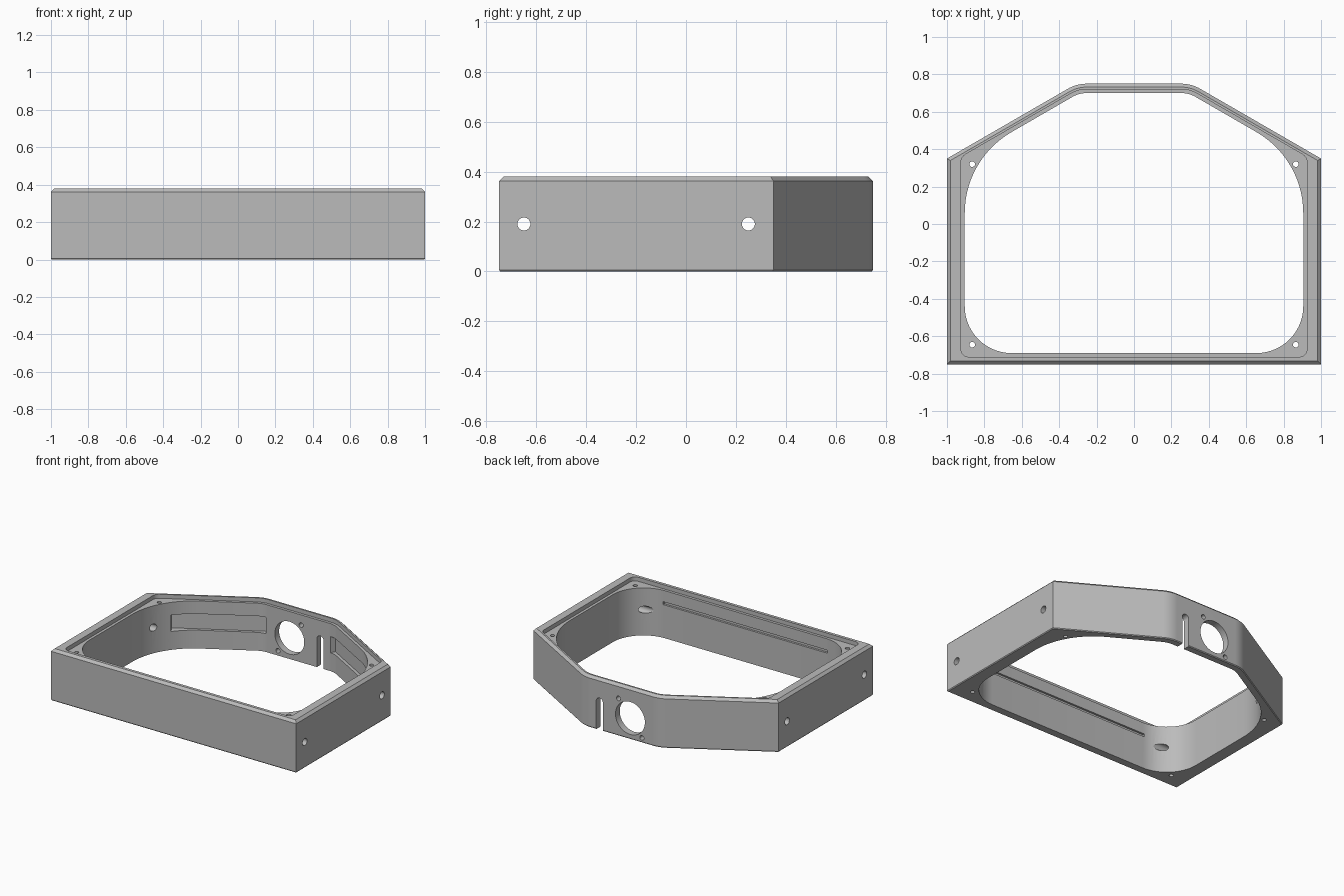
import bpy, bmesh, math
from mathutils import Vector, Matrix

cube = bpy.data.objects.get("Cube")
if cube:
    bpy.data.objects.remove(cube, do_unlink=True)

grey = bpy.data.materials.new("light_grey")
grey.use_nodes = True
colour = (0.5, 0.5, 0.5, 1)
grey.diffuse_color = colour
grey.node_tree.nodes["Principled BSDF"].inputs["Base Color"].default_value = colour

N = Vector((0.5, math.sqrt(0.75)))      # direction the angled walls face
HEIGHT = 0.38


def outline(front, side, slope, back, r_front=0, r_side=0, r_back=0, seg=14):
    """Six-sided outline from wall distances, with rounded corners."""
    normals = [Vector((0, -1)), Vector((1, 0)), N, Vector((0, 1)),
               Vector((-N.x, N.y)), Vector((-1, 0))]
    dist = [front, side, slope, back, slope, side]
    radii = [r_front, r_side, r_back, r_back, r_side, r_front]
    pts = []
    for i, r in enumerate(radii):
        j = (i + 1) % 6
        a, b = normals[i], normals[j]
        m = Matrix((a, b)).inverted()
        centre = m @ Vector((dist[i] - r, dist[j] - r))
        if r == 0:
            pts.append(centre)
            continue
        start, turn = math.atan2(a.y, a.x), a.angle(b)
        for k in range(seg + 1):
            t = start + turn * k / seg
            pts.append(centre + r * Vector((math.cos(t), math.sin(t))))
    return pts


def make(name, bm):
    bmesh.ops.recalc_face_normals(bm, faces=bm.faces[:])
    mesh = bpy.data.meshes.new(name)
    bm.to_mesh(mesh)
    bm.free()
    mesh.materials.append(grey)
    obj = bpy.data.objects.new(name, mesh)
    bpy.context.collection.objects.link(obj)
    return obj


def loft(name, rings):
    """Closed solid through (outline, z) rings."""
    bm = bmesh.new()
    loops = [[bm.verts.new((p.x, p.y, z)) for p in pts] for pts, z in rings]
    for a, b in zip(loops, loops[1:]):
        for i in range(len(a)):
            j = (i + 1) % len(a)
            bm.faces.new((a[i], a[j], b[j], b[i]))
    bm.faces.new(loops[0])
    bm.faces.new(loops[-1])
    return make(name, bm)


def box(name, centre, size, turn=0):
    bm = bmesh.new()
    bmesh.ops.create_cube(bm, size=1, matrix=Matrix.Translation(centre)
                          @ Matrix.Rotation(turn, 4, 'Z') @ Matrix.Diagonal((*size, 1)))
    return make(name, bm)


def rod(name, centre, radius, length, axis, seg=32):
    rot = Vector((0, 0, 1)).rotation_difference(Vector(axis)).to_matrix().to_4x4()
    bm = bmesh.new()
    bmesh.ops.create_cone(bm, cap_ends=True, segments=seg, radius1=radius, radius2=radius,
                          depth=length, matrix=Matrix.Translation(centre) @ rot)
    return make(name, bm)


# Outer shell with chamfered top and bottom edges
def shell(inset):
    return outline(0.75 - inset, 1 - inset, 0.803 - inset, 0.75 - inset, r_back=0.2 - inset)


frame = loft("enclosure_frame", [(shell(0.005), 0), (shell(0), 0.006),
                                 (shell(0), HEIGHT - 0.018), (shell(0.018), HEIGHT)])

# Central opening and lid recess
opening = outline(0.69, 0.905, 0.753, 0.70, 0.25, 0.5, 0.15)
recess = outline(0.71, 0.925, 0.773, 0.72, 0.04, 0.05, 0.17)
cutters = [loft("opening_cutter", [(opening, -0.1), (opening, 0.5)]),
           loft("recess_cutter", [(recess, HEIGHT - 0.03), (recess, 0.5)])]

# Side holes through both walls
for y in (-0.65, 0.25):
    cutters.append(rod("side_hole_cutter", (0, y, 0.19), 0.026, 2.4, (1, 0, 0)))

# Corner screw holes and pockets in the angled walls
for s in (-1, 1):
    for y in (-0.645, 0.32):
        cutters.append(rod("screw_hole_cutter", (s * 0.865, y, 0.2), 0.015, 0.8, (0, 0, 1), 20))
    mid = N * 0.675 + Vector((N.y, -N.x)) * 0.195
    cutters.append(box("pocket_cutter", (s * mid.x, mid.y, 0.195), (0.635, 0.2, 0.12),
                       -s * math.pi / 6))

# Groove along the inside of the front wall
cutters.append(box("groove_cutter", (0, -0.65, 0.255), (1.34, 0.11, 0.022)))

# Round socket with two diagonal screw holes in the back wall
sx, sz = -0.07, 0.155
cutters.append(rod("socket_cutter", (sx, 0.72, sz), 0.12, 0.3, (0, 1, 0), 48))
for s in (-1, 1):
    cutters.append(rod("socket_screw_cutter", (sx + s * 0.095, 0.72, sz + s * 0.12),
                       0.017, 0.3, (0, 1, 0), 20))

# Round-topped cable slot, open at the bottom
cutters.append(box("slot_cutter", (0.18, 0.72, 0.055), (0.054, 0.3, 0.31)))
cutters.append(rod("slot_top_cutter", (0.18, 0.72, 0.21), 0.027, 0.3, (0, 1, 0)))

for c in cutters:
    c.hide_render = True
    mod = frame.modifiers.new(c.name, 'BOOLEAN')
    mod.operation, mod.solver, mod.object = 'DIFFERENCE', 'EXACT', c

# Bake the cuts and discard the cutters
bpy.context.view_layer.update()
graph = bpy.context.evaluated_depsgraph_get()
baked = bpy.data.meshes.new_from_object(frame.evaluated_get(graph))
frame.modifiers.clear()
frame.data = baked
for c in cutters:
    bpy.data.objects.remove(c, do_unlink=True)

bpy.ops.object.select_all(action='DESELECT')
frame.select_set(True)
bpy.context.view_layer.objects.active = frame
bpy.ops.object.shade_smooth_by_angle(angle=math.radians(16))
